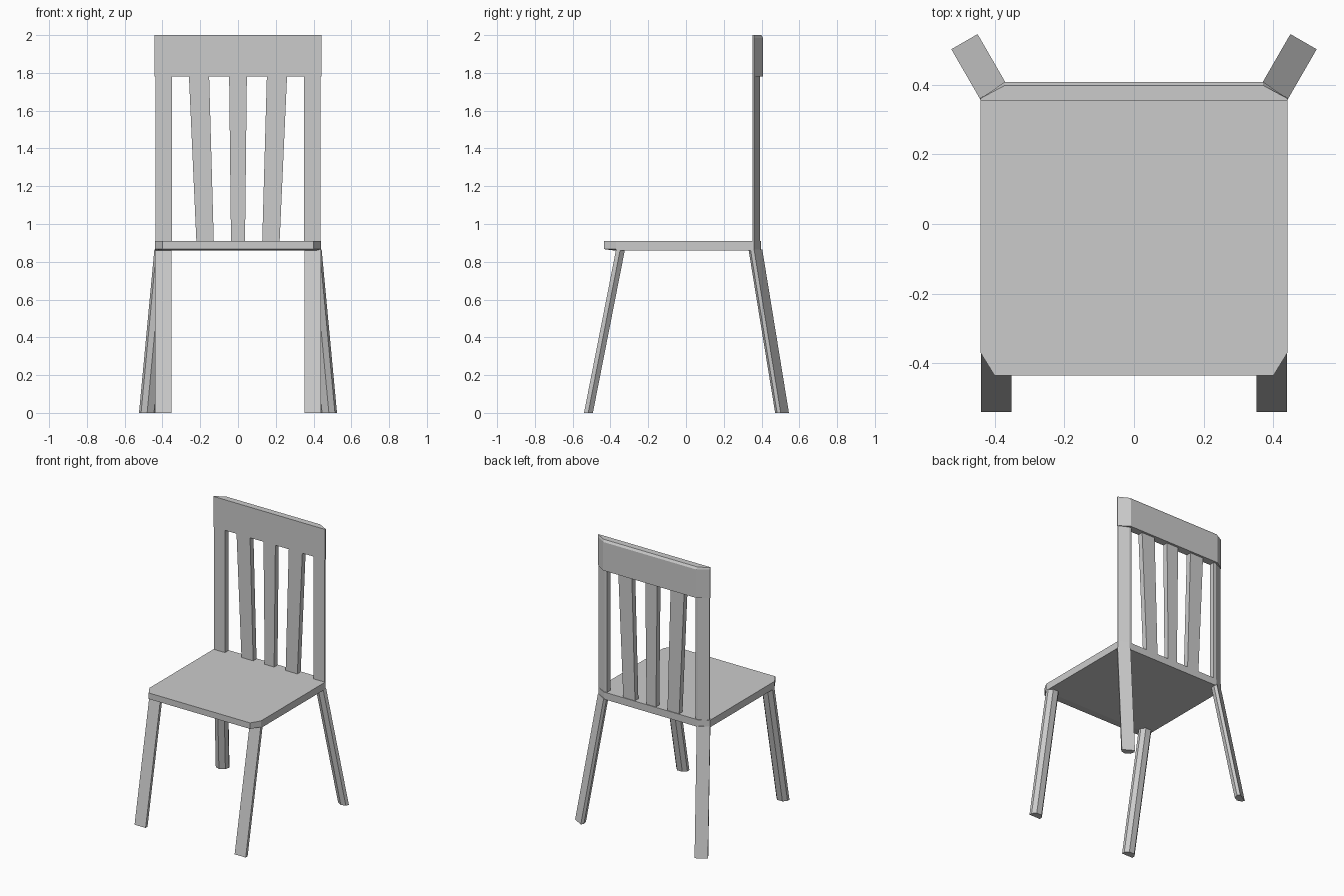
import bpy, bmesh, math
from mathutils import Vector

if "Cube" in bpy.data.objects:
    bpy.data.objects.remove(bpy.data.objects["Cube"])


def loft(name, rings, mirror=False):
    """Closed solid through a stack of equal-length point rings."""
    bm = bmesh.new()
    loops = [[bm.verts.new(p) for p in ring] for ring in rings]
    n = len(loops[0])
    for a, b in zip(loops, loops[1:]):
        for i in range(n):
            j = (i + 1) % n
            bm.faces.new((a[i], a[j], b[j], b[i]))
    bm.faces.new(loops[0][::-1])
    bm.faces.new(loops[-1])
    bmesh.ops.recalc_face_normals(bm, faces=bm.faces)
    me = bpy.data.meshes.new(name)
    bm.to_mesh(me)
    bm.free()
    ob = bpy.data.objects.new(name, me)
    bpy.context.collection.objects.link(ob)
    if mirror:
        mod = ob.modifiers.new("Mirror", 'MIRROR')
        mod.use_mirror_merge = False
    return ob


def at(outline, z):
    return [(x, y, z) for x, y in outline]


def both_sides(half):
    """Symmetric outline from its right half, listed front to back."""
    return half + [(-x, y) for x, y in reversed(half)]


# Seat with clipped corners and a sloped lower front edge
seat = both_sides([(0.40, -0.435), (0.44, -0.37), (0.44, 0.36), (0.37, 0.397)])
under = [(x, max(y, -0.37)) for x, y in seat]
under = [(x * 0.999, y - 0.001 if i in (1, 6) else y + (0.0 if y > -0.3 else -0.004))
         for i, (x, y) in enumerate(under)]
under[1], under[6] = (0.44, -0.365), (-0.44, -0.365)
loft("seat", [at(under, 0.859), at(seat, 0.867), at(seat, 0.91)])

# Splayed legs: broad flat outer face, chamfered inner corners
PROFILE = [(-0.0435, 0), (0.0435, 0), (0.0435, -0.022),
           (0.021, -0.047), (-0.021, -0.047), (-0.0435, -0.022)]


def leg(name, top, out_angle, splay):
    out = Vector((math.cos(out_angle), math.sin(out_angle)))
    side = Vector((-out.y, out.x))
    rings = []
    for z, shift in ((0, splay), (0.866, 0)):
        c = Vector(top) + out * shift
        rings.append([(*(c + side * s + out * d), z) for s, d in PROFILE])
    loft(name, rings, mirror=True)


leg("front_leg", (0.395, -0.370), math.radians(-90), 0.170)
leg("rear_leg", (0.405, 0.382), math.radians(60), 0.163)

# Back posts with clipped outer rear corner
post = [(0.35, 0.353), (0.437, 0.353), (0.437, 0.36), (0.37, 0.393), (0.35, 0.393)]
loft("back_post", [at(post, 0.90), at(post, 1.79)], mirror=True)


# Slats, widening and fanning outward towards the top
def slat(name, bottom, top, mirror=False):
    rings = [at([(a, 0.354), (b, 0.354), (b, 0.392), (a, 0.392)], z)
             for (a, b), z in ((bottom, 0.90), (top, 1.79))]
    loft(name, rings, mirror)


slat("centre_slat", (-0.037, 0.037), (-0.047, 0.047))
slat("side_slat", (0.128, 0.22), (0.153, 0.26), mirror=True)

# Top rail with bevelled upper rear edge
rail = both_sides([(0.441, 0.353), (0.441, 0.36), (0.37, 0.408)])
rail_top = [(x, min(y, 0.398)) for x, y in rail]
loft("top_rail", [at(rail, 1.782), at(rail, 1.985), at(rail_top, 2.0)])
